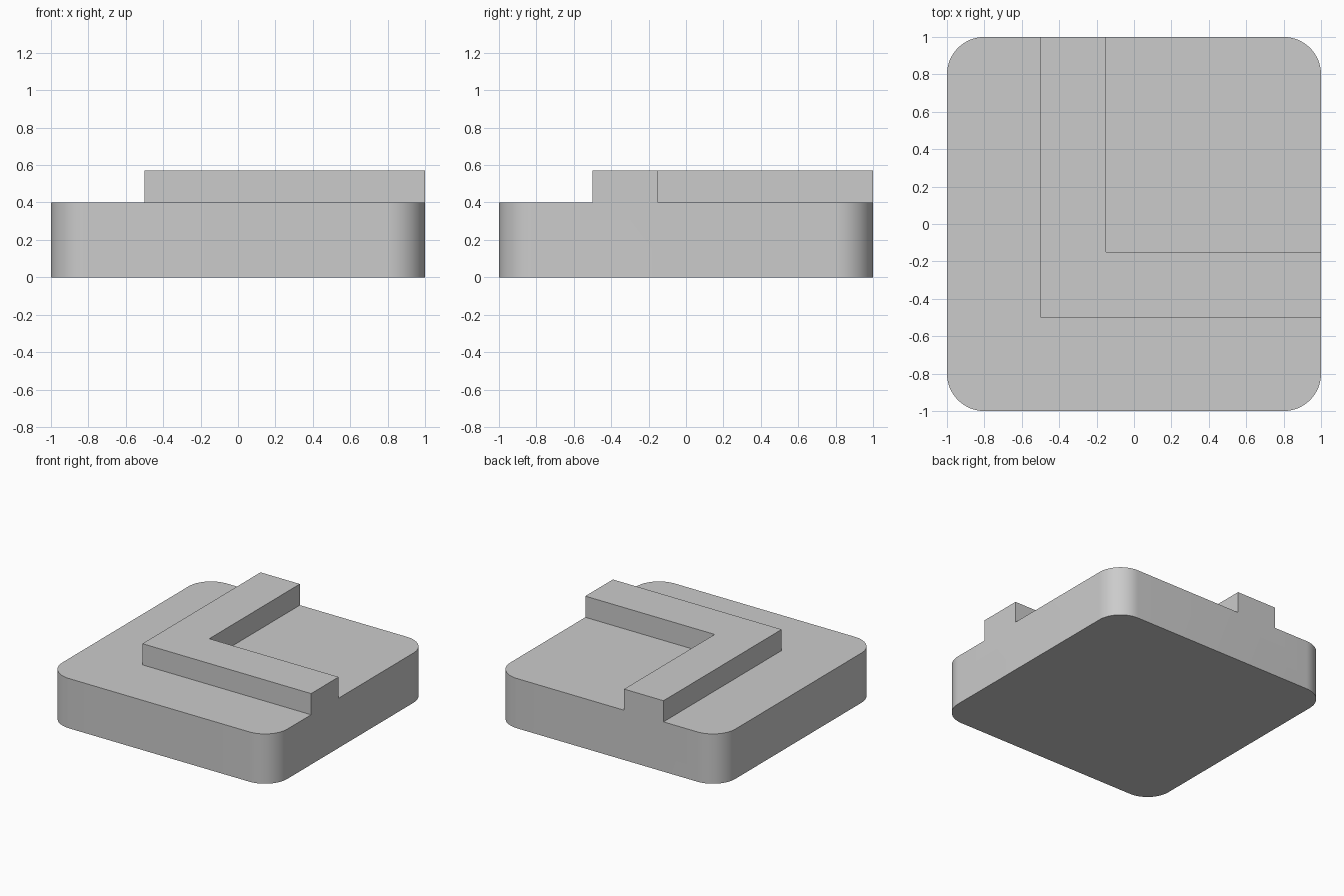
import bpy
import bmesh
from math import cos, sin, pi, radians

BASE_TOP, RIB_TOP = 0.4, 0.57
RADIUS, STEPS = 0.2, 16

cube = bpy.data.objects.get("Cube")
if cube:
    bpy.data.objects.remove(cube, do_unlink=True)

grey = bpy.data.materials.new("light_grey")
grey.use_nodes = True
colour = (0.6, 0.6, 0.6, 1)
grey.diffuse_color = colour
grey.node_tree.nodes["Principled BSDF"].inputs["Base Color"].default_value = colour


def prism(name, outline, bottom, top):
    """Extrude a flat counter-clockwise outline upwards."""
    bm = bmesh.new()
    face = bm.faces.new([bm.verts.new((x, y, bottom)) for x, y in outline])
    grown = bmesh.ops.extrude_face_region(bm, geom=[face], use_keep_orig=True)
    verts = [v for v in grown["geom"] if isinstance(v, bmesh.types.BMVert)]
    bmesh.ops.translate(bm, verts=verts, vec=(0, 0, top - bottom))
    bmesh.ops.recalc_face_normals(bm, faces=bm.faces)
    mesh = bpy.data.meshes.new(name)
    bm.to_mesh(mesh)
    bm.free()
    mesh.materials.append(grey)
    obj = bpy.data.objects.new(name, mesh)
    bpy.context.collection.objects.link(obj)
    return obj


# Square block with rounded vertical corners
c = 1 - RADIUS
outline = []
for i, (sx, sy) in enumerate([(1, 1), (-1, 1), (-1, -1), (1, -1)]):
    for k in range(STEPS + 1):
        a = (i + k / STEPS) * pi / 2
        outline.append((sx * c + RADIUS * cos(a), sy * c + RADIUS * sin(a)))
block = prism("base_block", outline, 0, BASE_TOP)

# L-shaped rib running flush to the back and left sides
out, inn = -0.5, -0.15
rib = prism("corner_rib",
            [(out, out), (1, out), (1, inn), (inn, inn), (inn, 1), (out, 1)],
            BASE_TOP / 2, RIB_TOP)

# Fuse both into one solid
union = block.modifiers.new("fuse_rib", "BOOLEAN")
union.operation = "UNION"
union.solver = "EXACT"
union.object = rib
bpy.context.view_layer.objects.active = block
bpy.ops.object.modifier_apply(modifier=union.name)
bpy.data.objects.remove(rib, do_unlink=True)

# Merge coplanar leftovers and smooth only the round corners
bm = bmesh.new()
bm.from_mesh(block.data)
bmesh.ops.remove_doubles(bm, verts=bm.verts, dist=0.0001)
bmesh.ops.dissolve_limit(bm, angle_limit=radians(1), verts=bm.verts, edges=bm.edges)
bm.to_mesh(block.data)
bm.free()
bpy.ops.object.select_all(action="DESELECT")
block.select_set(True)
bpy.ops.object.shade_smooth_by_angle(angle=radians(30))
